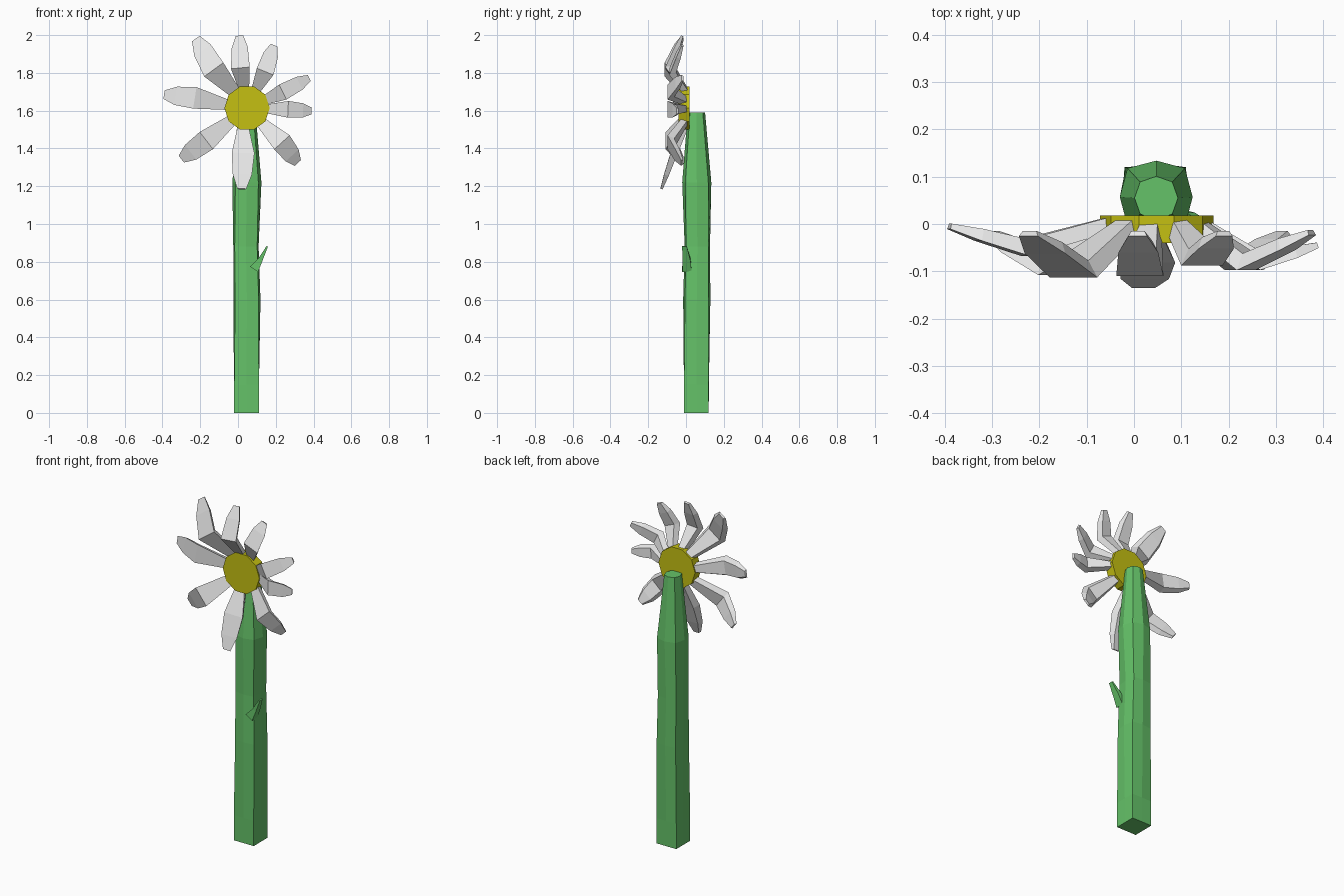
import bpy, bmesh
from math import sin, cos, pi
from mathutils import Vector

old = bpy.data.objects.get("Cube")
if old:
    bpy.data.objects.remove(old)


def material(name, rgb):
    m = bpy.data.materials.new(name)
    m.use_nodes = True
    m.diffuse_color = (*rgb, 1)
    m.node_tree.nodes["Principled BSDF"].inputs["Base Color"].default_value = (*rgb, 1)
    return m


GREEN = material("stem green", (0.13, 0.54, 0.14))
YELLOW = material("centre yellow", (0.56, 0.53, 0.006))
WHITE = material("petal white", (0.8, 0.8, 0.8))


def loft(name, rings, mat):
    """Skin a closed solid over equal-sized rings of points."""
    bm = bmesh.new()
    loops = [[bm.verts.new(p) for p in ring] for ring in rings]
    n = len(loops[0])
    for a, b in zip(loops, loops[1:]):
        for i in range(n):
            j = (i + 1) % n
            bm.faces.new((a[i], a[j], b[j], b[i]))
    bm.faces.new(loops[0])
    bm.faces.new(loops[-1])
    bmesh.ops.recalc_face_normals(bm, faces=bm.faces)
    mesh = bpy.data.meshes.new(name)
    bm.to_mesh(mesh)
    bm.free()
    mesh.materials.append(mat)
    obj = bpy.data.objects.new(name, mesh)
    bpy.context.collection.objects.link(obj)
    return obj


def blade(name, path, side, widths, depths, mat, back=0.7):
    """Flat tapering strip along a path, its rear face narrower than its front."""
    rings = []
    for i, p in enumerate(path):
        along = (path[min(i + 1, len(path) - 1)] - path[max(i - 1, 0)]).normalized()
        out = along.cross(side).normalized()
        if out.y > 0:
            out = -out
        w, d = side * widths[i] / 2, out * depths[i] / 2
        rings.append([p - w + d, p + w + d, p + w * back - d, p - w * back - d])
    return loft(name, rings, mat)


# Stem: square foot turning octagonal, swelling, then narrowing at the neck
# height, centre x, centre y, half width, corner radius
STEM = [
    (0.00, 0.045, 0.055, 0.065, 0.092),
    (0.15, 0.045, 0.055, 0.066, 0.092),
    (0.60, 0.047, 0.057, 0.072, 0.088),
    (0.88, 0.042, 0.060, 0.067, 0.084),
    (1.22, 0.047, 0.057, 0.077, 0.086),
    (1.59, 0.047, 0.055, 0.046, 0.048),
]
loft("stem", [[(cx + (r if k % 2 else h) * cos(k * pi / 4),
                cy + (r if k % 2 else h) * sin(k * pi / 4), z) for k in range(8)]
              for z, cx, cy, h, r in STEM], GREEN)

# Small leaf shoot on the left of the stem
blade("leaf_shoot",
      [Vector((0.085, 0.005, 0.76)), Vector((0.118, 0.003, 0.81)), Vector((0.155, -0.008, 0.882))],
      Vector((0, 1, 0)), (0.05, 0.042, 0.025), (0.05, 0.025, 0.008), GREEN, back=1)

# Flower centre: thick ten-sided disc
CENTRE = Vector((0.048, 0, 1.614))
loft("flower_centre", [[CENTRE + Vector((0.12 * cos(k * pi / 5), y, 0.12 * sin(k * pi / 5)))
                        for k in range(10)] for y in (-0.04, 0.018)], YELLOW)

# Petals: base x z, bend x y z, tip x y z, width
PETALS = {
    "top": (0.035, 1.70, 0.012, -0.092, 1.83, 0.008, -0.02, 1.995, 0.10),
    "upper_left": (0.09, 1.70, 0.145, -0.07, 1.81, 0.19, -0.02, 1.945, 0.095),
    "side_left_high": (0.13, 1.65, 0.24, -0.08, 1.70, 0.375, -0.018, 1.772, 0.088),
    "side_left_low": (0.14, 1.61, 0.27, -0.08, 1.607, 0.388, -0.045, 1.598, 0.088),
    "lower_left": (0.11, 1.55, 0.235, -0.08, 1.43, 0.315, -0.02, 1.325, 0.11),
    "bottom": (0.027, 1.52, 0.027, -0.065, 1.37, 0.02, -0.13, 1.185, 0.12),
    "lower_right": (-0.02, 1.56, -0.17, -0.09, 1.44, -0.298, -0.02, 1.345, 0.115),
    "side_right": (-0.05, 1.63, -0.23, -0.05, 1.668, -0.39, -0.005, 1.685, 0.115),
    "upper_right": (-0.01, 1.69, -0.13, -0.095, 1.82, -0.222, -0.02, 1.98, 0.125),
}
for name, (bx, bz, mx, my, mz, tx, ty, tz, width) in PETALS.items():
    base, bend, tip = Vector((bx, 0, bz)), Vector((mx, my, mz)), Vector((tx, ty, tz))
    run = tip - base
    side = Vector((run.z, 0, -run.x)).normalized()
    blade("petal_" + name, [base, bend, bend.lerp(tip, 0.6), tip], side,
          [width * f for f in (0.45, 1.0, 0.85, 0.4)],
          (0.03, 0.036, 0.026, 0.012), WHITE)
